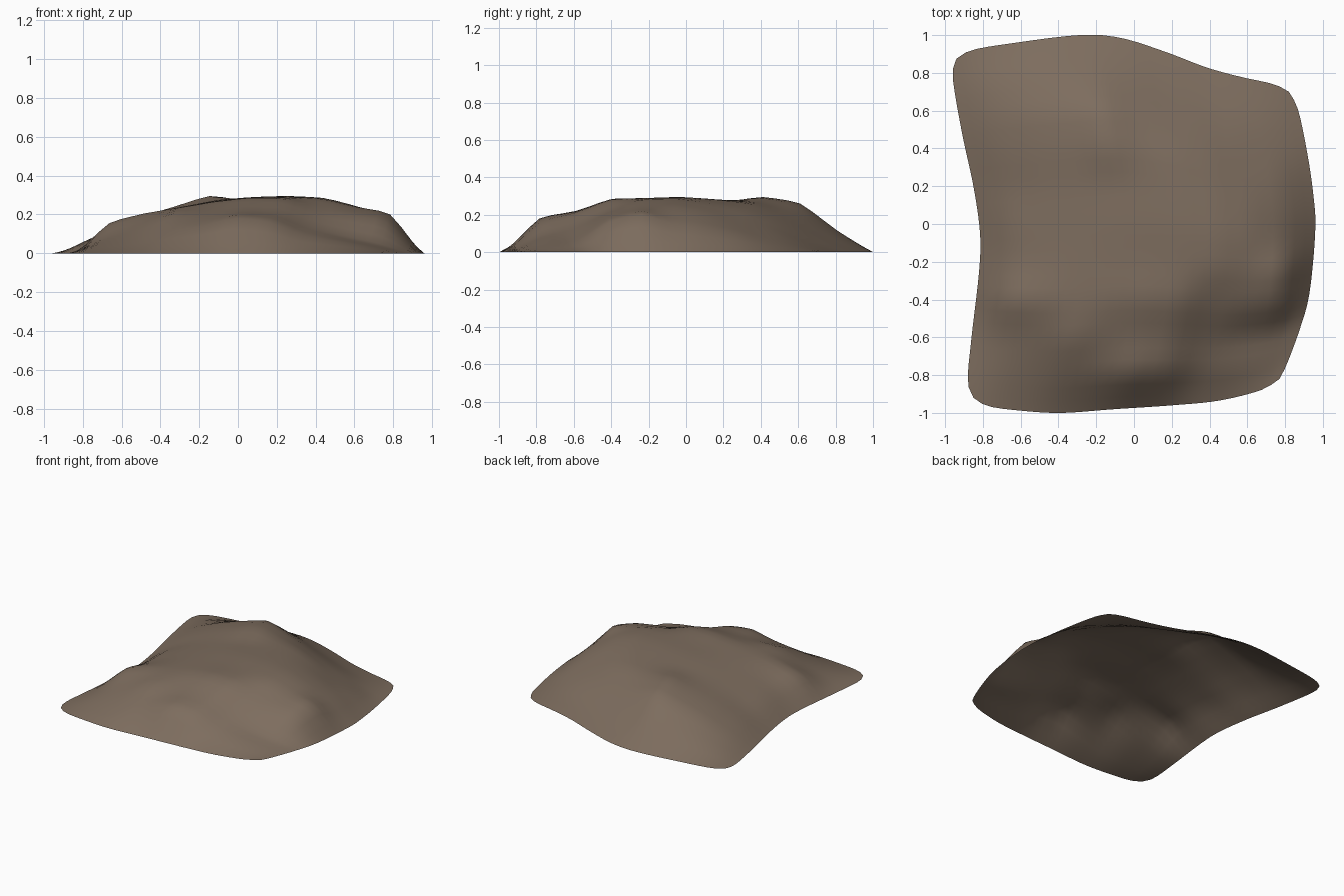
import bpy, bmesh, math
from mathutils import Vector

if "Cube" in bpy.data.objects:
    bpy.data.objects.remove(bpy.data.objects["Cube"])

N = 30  # grid divisions per side

def catmull(p0, p1, p2, p3, t):
    return 0.5 * (2 * p1 + (p2 - p0) * t + (2 * p0 - 5 * p1 + 4 * p2 - p3) * t * t
                  + (3 * p1 - p0 - 3 * p2 + p3) * t ** 3)

def sample(vals, s, soft=1.0):
    """Interpolation along a list, s in 0..1; soft blends straight to smooth."""
    k = len(vals) - 1
    i = min(int(s * k), k - 1)
    t = s * k - i
    g = lambda j: vals[max(0, min(k, j))]
    return (catmull(g(i - 1), g(i), g(i + 1), g(i + 2), t) * soft
            + (g(i) * (1 - t) + g(i + 1) * t) * (1 - soft))

def side(pts):
    """Rim curve resampled to N+1 evenly spaced points."""
    pts = [Vector(p) for p in pts]
    fine = [sample(pts, j / 400) for j in range(401)]
    dist = [0.0]
    for a, b in zip(fine, fine[1:]):
        dist.append(dist[-1] + (b - a).length)
    out, j = [], 0
    for i in range(N + 1):
        while j < 400 and dist[j] < dist[-1] * i / N - 1e-9:
            j += 1
        out.append(fine[j])
    out[0], out[-1] = pts[0], pts[-1]
    return out

# Rim of the mound, seen from the top
front = side([(-.85, -.92), (-.77, -.965), (-.58, -.99), (-.38, -1), (-.1, -.98),
              (.2, -.96), (.45, -.935), (.67, -.88), (.77, -.82)])
right = side([(.77, -.82), (.81, -.74), (.88, -.55), (.93, -.36), (.96, -.03),
              (.95, .15), (.92, .36), (.87, .6), (.82, .7)])
back = side([(-.94, .875), (-.86, .92), (-.66, .955), (-.29, 1), (-.07, .985),
             (.17, .91), (.38, .83), (.56, .78), (.74, .74), (.82, .7)])
left = side([(-.85, -.92), (-.88, -.83), (-.86, -.6), (-.82, -.25), (-.815, -.05),
             (-.85, .2), (-.91, .48), (-.96, .78), (-.94, .875)])

# Inner heights in hundredths, front row to back row, left to right
rows = [
    [4, 7, 11, 14, 18, 16, 9, 6, 3],
    [8, 14, 20.5, 21, 22, 21, 14, 9, 5],
    [15.5, 20.5, 23.5, 26.5, 28.5, 28, 22, 19.5, 16],
    [12.5, 19.5, 24, 27, 28.5, 29, 28, 24, 20],
    [12, 19, 24, 27.5, 29, 29.5, 28.5, 24, 15],
    [10, 18, 23.5, 27, 28, 28, 26, 21, 12.5],
    [10, 18, 24, 29.5, 27, 25.5, 22, 16, 9.5],
    [8.5, 16, 21.5, 26, 21.5, 18, 15, 11, 5.5],
    [5, 9, 11.5, 11.5, 9.5, 7.5, 6, 4.5, 2.5],
]
rows = [[0] * 11] + [[0] + r + [0] for r in rows] + [[0] * 11]

def height(u, v):
    return max(0, sample([sample(r, u, .5) for r in rows], v, .5)) / 100

# Mound: open shell blended between the four rim curves
bm = bmesh.new()
grid = []
for j in range(N + 1):
    v = j / N
    line = []
    for i in range(N + 1):
        u = i / N
        p = (front[i] * (1 - v) + back[i] * v + left[j] * (1 - u) + right[j] * u
             - front[0] * (1 - u) * (1 - v) - front[N] * u * (1 - v)
             - back[0] * (1 - u) * v - back[N] * u * v)
        rim = i in (0, N) or j in (0, N)
        line.append(bm.verts.new((p.x, p.y, 0 if rim else height(u, v))))
    grid.append(line)
for j in range(N):
    for i in range(N):
        f = bm.faces.new((grid[j][i], grid[j][i + 1], grid[j + 1][i + 1], grid[j + 1][i]))
        f.smooth = True

mesh = bpy.data.meshes.new("earth_mound")
bm.to_mesh(mesh)
bm.free()
mat = bpy.data.materials.new("brown earth")
mat.diffuse_color = (.205, .152, .112, 1)
mat.use_nodes = True
mat.node_tree.nodes["Principled BSDF"].inputs["Base Color"].default_value = mat.diffuse_color
mesh.materials.append(mat)
bpy.context.collection.objects.link(bpy.data.objects.new("earth_mound", mesh))
